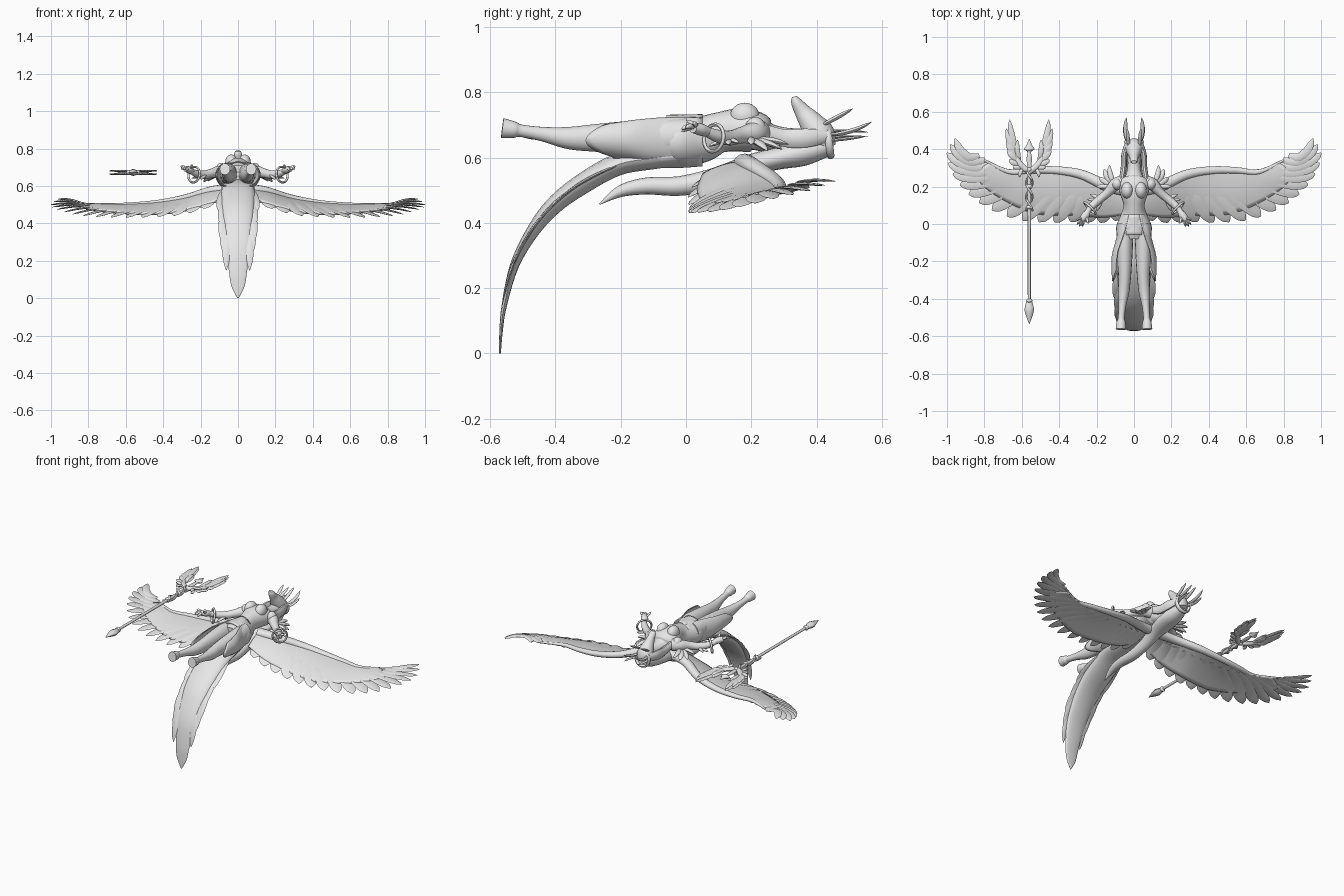
import bpy, bmesh, math
from mathutils import Vector, Matrix

if "Cube" in bpy.data.objects:
    bpy.data.objects.remove(bpy.data.objects["Cube"])

grey = bpy.data.materials.new("stone_grey")
grey.diffuse_color = (0.8, 0.8, 0.8, 1)
grey.use_nodes = True
grey.node_tree.nodes["Principled BSDF"].inputs["Base Color"].default_value = grey.diffuse_color
X, Z = Vector((1, 0, 0)), Vector((0, 0, 1))
LEAF = [(0, .5), (.3, .95), (.6, 1), (.85, .65), (1, .04)]
FEATHER = [(0, .6), (.35, 1), (.7, 1), (.9, .72), (1, .1)]


def spline(pts, t):
    """Catmull-Rom value at t in 0..1 along a list of tuples."""
    n = len(pts) - 1
    i = min(int(t * n), n - 1)
    f = t * n - i
    a, b, c, d = (pts[max(0, min(n, k))] for k in (i - 1, i, i + 1, i + 2))
    return [0.5 * (2 * q + (r - p) * f + (2 * p - 5 * q + 4 * r - s) * f * f
                   + (3 * q - p - 3 * r + s) * f ** 3) for p, q, r, s in zip(a, b, c, d)]


def tube(bm, pts, sides=14, sub=5, side=None):
    """Smooth elliptical tube through (x, y, z, width, depth) points."""
    m = (len(pts) - 1) * sub
    path = [spline(pts, k / m) for k in range(m + 1)]
    rings = []
    for k, p in enumerate(path):
        c = Vector(p[:3])
        t = (Vector(path[min(k + 1, m)][:3]) - Vector(path[max(k - 1, 0)][:3])).normalized()
        s = side.copy() if side else t.cross(Z)
        s = (s - t * s.dot(t)).normalized()
        u = s.cross(t)
        w, d = max(p[3], 0.0008), max(p[4], 0.0008)
        rings.append([bm.verts.new(c + s * w * math.cos(a) + u * d * math.sin(a))
                      for a in (2 * math.pi * j / sides for j in range(sides))])
    for r0, r1 in zip(rings, rings[1:]):
        for j in range(sides):
            bm.faces.new((r0[j], r0[j - 1], r1[j - 1], r1[j]))
    bm.faces.new(rings[0])
    bm.faces.new(rings[-1])


def blade(bm, a, b, w, d, bend=(0, 0, 0), side=None, shape=LEAF):
    """Pointed leaf or feather from a to b."""
    a, b, bend = Vector(a), Vector(b), Vector(bend)
    tube(bm, [(*(a.lerp(b, f) + bend * 4 * f * (1 - f)), w * k, d * k) for f, k in shape], 8, 4, side)


def ball(bm, c, r):
    mat = Matrix.Translation(c) @ Matrix.Diagonal((*r, 1))
    bmesh.ops.create_uvsphere(bm, u_segments=18, v_segments=12, radius=1, matrix=mat)


def ring(bm, c, axis, R, r, squash=1):
    q = Vector(axis).to_track_quat('Z', 'Y').to_matrix()
    n, m = 28, 8
    vs = [[bm.verts.new(Vector(c) + q @ Vector(((R + r * math.cos(b)) * math.cos(a),
           (R + r * math.cos(b)) * math.sin(a), r * squash * math.sin(b))))
           for b in (2 * math.pi * j / m for j in range(m))] for a in (2 * math.pi * i / n for i in range(n))]
    for i in range(n):
        for j in range(m):
            bm.faces.new((vs[i - 1][j - 1], vs[i][j - 1], vs[i][j], vs[i - 1][j]))


def grid(bm, f, nu, nv):
    v = [[bm.verts.new(f(i / nu, j / nv)) for j in range(nv + 1)] for i in range(nu + 1)]
    for i in range(nu):
        for j in range(nv):
            bm.faces.new((v[i][j], v[i + 1][j], v[i + 1][j + 1], v[i][j + 1]))


def finish(bm, name, mirror=False, thick=0):
    bmesh.ops.recalc_face_normals(bm, faces=bm.faces)
    me = bpy.data.meshes.new(name)
    bm.to_mesh(me)
    bm.free()
    ob = bpy.data.objects.new(name, me)
    bpy.context.collection.objects.link(ob)
    me.materials.append(grey)
    if thick:
        mod = ob.modifiers.new("thickness", 'SOLIDIFY')
        mod.thickness, mod.offset = thick, 0
    if mirror:
        ob.modifiers.new("mirror", 'MIRROR')
    bpy.ops.object.select_all(action='DESELECT')
    ob.select_set(True)
    bpy.context.view_layer.objects.active = ob
    bpy.ops.object.shade_smooth_by_angle(angle=math.radians(45))


# Torso and neck
bm = bmesh.new()
tube(bm, [(0, -.08, .65, .08, .06), (0, -.02, .65, .096, .08), (0, .05, .658, .07, .072),
          (0, .1, .676, .056, .062), (0, .16, .684, .074, .066), (0, .215, .678, .088, .062),
          (0, .25, .662, .05, .045), (0, .31, .655, .034, .036), (0, .38, .65, .036, .04)], 24, side=X)
finish(bm, "torso")
bm = bmesh.new()
ball(bm, (.036, .18, .726), (.033, .045, .042))
finish(bm, "bust", True)

# Head with long muzzle
bm = bmesh.new()
tube(bm, [(0, .332, .787, .014, .008), (0, .338, .77, .021, .017), (0, .358, .74, .024, .026),
          (0, .385, .705, .038, .038), (0, .412, .668, .048, .046), (0, .43, .628, .034, .03)], 18, side=X)
finish(bm, "head")
bm = bmesh.new()
ring(bm, (0, .438, .648), (0, 1, .12), .044, .009, 1.3)
finish(bm, "head_band")
bm = bmesh.new()
blade(bm, (.028, .41, .695), (.037, .512, .75), .01, .007)
blade(bm, (.03, .43, .67), (.04, .57, .71), .011, .007, (.01, 0, -.01))
blade(bm, (.034, .43, .65), (.044, .555, .666), .009, .005, (.01, 0, 0))
finish(bm, "ears_and_crown_spikes", True)

# Mane falling behind the back, and side locks
bm = bmesh.new()
tube(bm, [(0, .435, .635, .035, .03), (0, .36, .615, .055, .04), (0, .28, .598, .06, .035),
          (0, .19, .575, .045, .032), (0, .09, .535, .032, .034), (0, -.02, .513, .032, .03),
          (0, -.12, .513, .028, .026), (0, -.2, .497, .02, .018), (0, -.265, .457, .002, .002)], 16, side=X)
finish(bm, "mane")
bm = bmesh.new()
tube(bm, [(.035, .43, .665, .014, .02), (.052, .37, .66, .016, .03), (.055, .3, .66, .016, .028),
          (.065, .23, .685, .014, .02), (.06, .16, .71, .003, .003)], 10)
finish(bm, "side_locks", True)

# Legs and hooves
bm = bmesh.new()
tube(bm, [(.045, 0, .66, .045, .06), (.05, -.1, .662, .045, .056), (.05, -.2, .662, .04, .048),
          (.05, -.28, .66, .034, .042), (.055, -.36, .66, .03, .034), (.063, -.44, .672, .02, .022),
          (.068, -.505, .682, .018, .019), (.069, -.525, .685, .024, .025), (.07, -.563, .69, .028, .031)], 16)
finish(bm, "legs", True)


# Split skirt, open along the front, with a slanted hem
def skirt(u, v):
    start = 26 + 32 * v
    a = math.radians(start + (180 - start) * u)
    hem = -.25 - .07 * math.sin(math.pi * min(1, u * 1.5)) + .04 * u
    k = math.sin(math.pi * (.15 + .55 * v))
    rx, rz = .064 + .046 * min(1, v * 1.6) * k + .012 * v, .062 + .03 * k - .012 * v
    return (rx * math.sin(a), .05 + (hem - .05) * v, .652 + .008 * v + rz * math.cos(a))


bm = bmesh.new()
grid(bm, skirt, 28, 14)
finish(bm, "split_skirt", True, .006)
bm = bmesh.new()
grid(bm, lambda u, v: ((u - .5) * (.07 + .03 * v), .05 - .11 * v, .73 - .002 * v - .072 * (u - .5) ** 2), 8, 6)
finish(bm, "front_apron", False, .006)

# Long feathered tail curving downward
tail = [(0, .02, .61, .06, .03), (0, -.1, .598, .085, .034), (0, -.21, .578, .09, .034), (0, -.32, .518, .09, .032),
        (0, -.408, .45, .084, .027), (0, -.474, .367, .074, .02), (0, -.527, .265, .064, .014),
        (0, -.558, .14, .048, .008), (0, -.567, .06, .034, .005), (0, -.57, 0, .003, .003)]
bm = bmesh.new()
tube(bm, tail, 18, side=X)
finish(bm, "tail")
bm = bmesh.new()
for s, x in ((.42, .105), (.53, .092), (.62, .09), (.69, .078), (.77, .062)):
    p, q, r = spline(tail, s - .24), spline(tail, s - .12), spline(tail, s)
    blade(bm, (p[3] * .7, p[1], p[2]), (x, r[1] - .006, r[2]), .022, .005,
          (.004, q[1] - (p[1] + r[1]) / 2 - .003, q[2] - (p[2] + r[2]) / 2), X)
finish(bm, "tail_side_feathers", True)

# Wings: leading edge, trailing edge, arm, membrane and feathers
lead = [(.02, .2, .585), (.14, .22, .575), (.28, .28, .535), (.42, .3, .51), (.55, .297, .5), (.67, .287, .498),
        (.8, .345, .503), (.89, .405, .515), (.957, .455, .528)]
trail = [(.04, .03, .535), (.17, .008, .482), (.32, .012, .443), (.48, .01, .432), (.64, .028, .431), (.79, .09, .436),
         (.9, .175, .452), (.975, .28, .477), (1, .385, .5), (.957, .457, .528)]


def wing(u, v):
    a, b = Vector(spline(lead, u * .72)), Vector(spline(trail, u * .72))
    w = v * (.86 - .3 * max(0, u - .5) * 2)
    return a.lerp(b, w) + Z * .014 * math.sin(math.pi * w)


bm = bmesh.new()
grid(bm, wing, 40, 10)
finish(bm, "wing_surface", True, .012)
bm = bmesh.new()
tube(bm, [(x, y - r * .6, z, r, r * .8) for (x, y, z), r in zip(lead, (.034, .03, .025, .021, .017, .013, .006))], 12)
finish(bm, "wing_arm", True)
bm = bmesh.new()
for i in range(17):
    s = .06 + .94 * i / 16
    tip = Vector(spline(trail, s))
    base = Vector(spline(lead, s * .74)).lerp(tip, .22)
    out = max(0, s - .55)
    blade(bm, base, tip, .04 - .04 * out, .005, (.02 * out, -.1 * out, .01), None, FEATHER)
finish(bm, "flight_feathers", True)

# Arms, hands and bangles
bm = bmesh.new()
tube(bm, [(.065, .225, .675, .035, .04), (.1, .21, .675, .033, .035), (.14, .168, .668, .024, .025),
          (.18, .135, .66, .022, .023), (.22, .1, .665, .02, .02), (.25, .065, .678, .014, .015)], 14)
tube(bm, [(.245, .07, .678, .014, .015), (.26, .045, .686, .021, .019), (.28, .022, .69, .016, .015)], 12)
for dx, dy, dz in ((.036, .0, .012), (.034, -.024, .0), (.022, -.036, -.004), (.005, -.036, -.012)):
    blade(bm, (.266 + dx * .3, .034 + dy * .3, .69), (.272 + dx, .022 + dy, .69 + dz), .007, .008, (0, 0, .006))
blade(bm, (.255, .045, .69), (.245, .0, .715), .007, .007)
finish(bm, "arms_and_hands", True)
bm = bmesh.new()
ring(bm, (.235, .085, .66), (.7, -.7, .15), .042, .006)
finish(bm, "bangles", True)
bm = bmesh.new()
for tip, w in (((.13, .315, .64), .014), ((.16, .295, .625), .016), ((.185, .25, .62), .015), ((.2, .2, .64), .012)):
    blade(bm, (.095, .2, .655), tip, w, .009, (.012, 0, .006))
for tip in ((.235, .16, .645), (.25, .13, .64), (.2, .07, .635)):
    blade(bm, (.17, .13, .66), tip, .01, .007)
ball(bm, (.09, .213, .69), (.028, .032, .034))
finish(bm, "shoulder_and_elbow_guards", True)

# Staff: shaft, twisted section, lower spear point
SX, SZ = -.56, .672
bm = bmesh.new()
tube(bm, [(SX, -.43, SZ, .008, .008), (SX, .3, SZ, .009, .009)], 12)
tube(bm, [(SX, y, SZ, r, r * .7) for y, r in ((-.4, .009), (-.43, .02), (-.46, .025), (-.49, .018), (-.535, .001))], 8)
for y in (-.41, .09, .2, .29):
    ball(bm, (SX, y, SZ), (.017, .012, .016))
finish(bm, "staff_shaft")
bm = bmesh.new()
for ph in (0, math.pi):
    tube(bm, [(SX + .017 * math.cos(ph + k * .5), .07 + .012 * k, SZ + .012 * math.sin(ph + k * .5), .006, .006)
              for k in range(20)], 8, 2)
finish(bm, "staff_twist")

# Staff head: centre spear and two small feathered wings
bm = bmesh.new()
tube(bm, [(SX, y, SZ, r, r * .5) for y, r in ((.28, .01), (.35, .014), (.385, .01), (.4, .028), (.42, .016), (.455, .001))], 8)
for s in (-1, 1):
    tube(bm, [(SX, .28, SZ, .014, .012), (SX + s * .035, .305, SZ, .017, .013),
              (SX + s * .062, .34, SZ, .016, .011), (SX + s * .075, .4, SZ, .006, .004)], 10)
    for bx, by, tx, ty, w in ((.06, .36, .105, .558, .017), (.06, .35, .123, .51, .017), (.062, .34, .118, .455, .017),
                              (.055, .33, .115, .4, .015), (.045, .31, .108, .345, .014), (.035, .3, .088, .305, .011),
                              (.05, .34, .062, .45, .014), (.03, .3, .05, .25, .01)):
        for dz in (-.006, .006):
            blade(bm, (SX + s * bx, by, SZ), (SX + s * tx, ty, SZ + dz), w, .005, (s * .008, 0, dz))
finish(bm, "staff_head")
